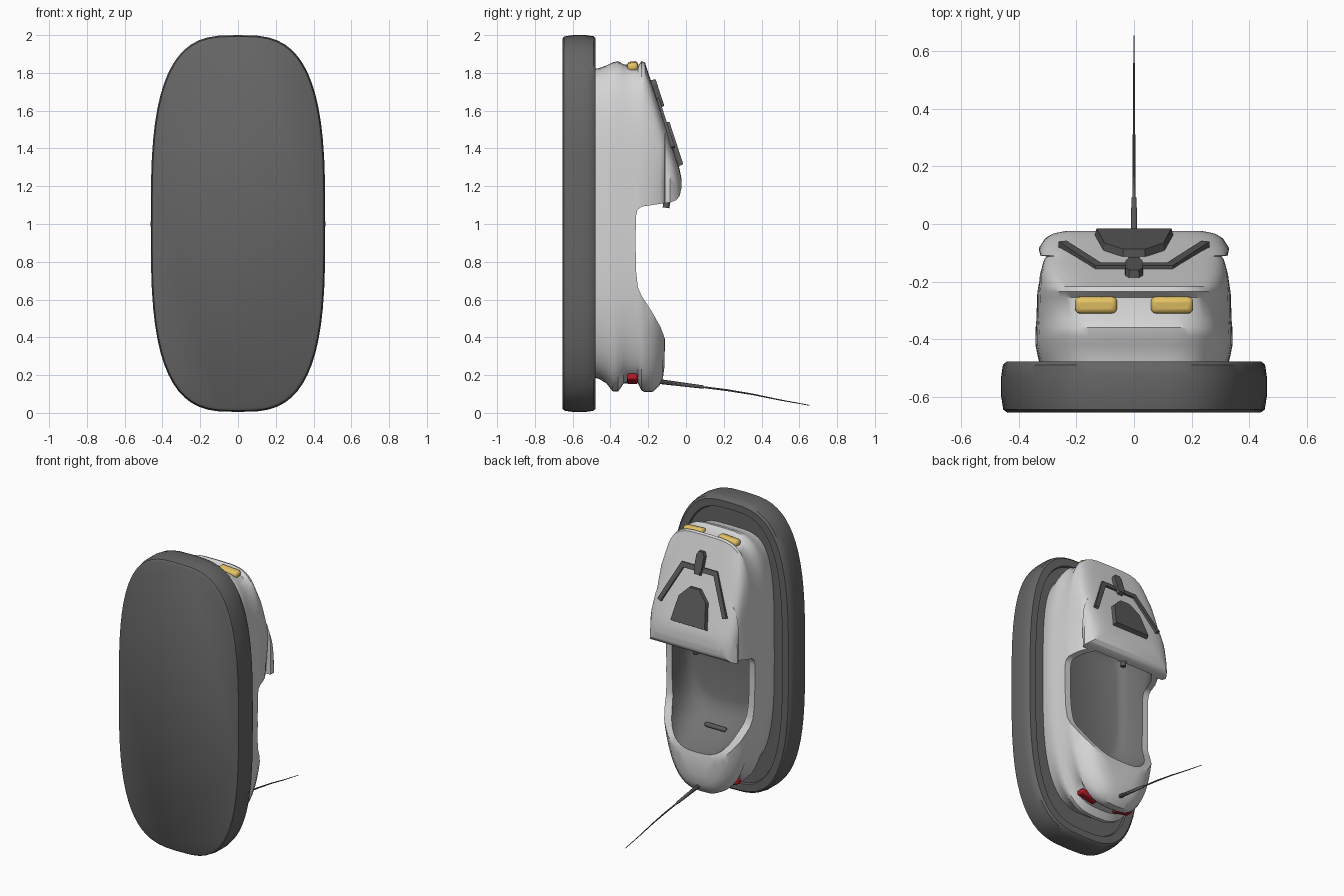
import bpy, bmesh, math
from mathutils import Vector

if "Cube" in bpy.data.objects:
    bpy.data.objects.remove(bpy.data.objects["Cube"])

def mat(name, r, g, b):
    m = bpy.data.materials.new(name)
    m.diffuse_color = (r, g, b, 1)
    m.use_nodes = True
    m.node_tree.nodes["Principled BSDF"].inputs["Base Color"].default_value = m.diffuse_color
    return m

WHITE = mat("body white", .66, .66, .66)
RUBBER = mat("bumper grey", .13, .13, .13)
INNER = mat("cockpit grey", .17, .17, .17)
TRIM = mat("trim dark grey", .1, .1, .1)
YELLOW = mat("headlight yellow", .78, .55, .13)
RED = mat("tail light red", .45, .01, .02)

def smooth(ob, angle=40):
    bpy.ops.object.select_all(action='DESELECT')
    ob.select_set(True)
    bpy.context.view_layer.objects.active = ob
    bpy.ops.object.shade_smooth_by_angle(angle=math.radians(angle))

def finish(name, bm, material):
    bmesh.ops.recalc_face_normals(bm, faces=bm.faces)
    me = bpy.data.meshes.new(name)
    bm.to_mesh(me)
    bm.free()
    me.materials.append(material)
    ob = bpy.data.objects.new(name, me)
    bpy.context.collection.objects.link(ob)
    return ob

def outline(y, z0, z1, hw_low, hw_high, n_low, n_high, c, count=64):
    """Superellipse in the xz plane with separate lower and upper halves."""
    pts = []
    for i in range(count):
        a = 2 * math.pi * i / count
        ca, sa = math.cos(a), math.sin(a)
        n = n_high if sa >= 0 else n_low
        sx = math.copysign(abs(ca) ** (2 / n), ca)
        sz = math.copysign(abs(sa) ** (2 / n), sa)
        hw = hw_low + (hw_high - hw_low) * (sz + 1) / 2
        pts.append((hw * sx, y, c + sz * ((z1 - c) if sa >= 0 else (c - z0))))
    return pts

def loft(name, rings, material):
    bm = bmesh.new()
    rows = [[bm.verts.new(p) for p in r] for r in rings]
    for a, b in zip(rows, rows[1:]):
        for i in range(len(a)):
            j = (i + 1) % len(a)
            bm.faces.new((a[i], a[j], b[j], b[i]))
    bm.faces.new(rows[0])
    bm.faces.new(rows[-1])
    return finish(name, bm, material)

# rubber bumper ring with a shallow inner step
bumper = loft("bumper", [outline(y, .005 + d, 2 - d, .462 - d, .462 - d, 3.1, 3.1, 1.0)
              for y, d in ((-.655, .02), (-.645, .007), (-.6, 0), (-.53, 0), (-.49, .006),
                           (-.479, .018), (-.479, .065), (-.492, .07))], RUBBER)
smooth(bumper)

# body shell: y, low z, high z, tail half width, nose half width
layers = [(-.50, .19, 1.82, .325, .325), (-.46, .18, 1.825, .335, .335), (-.42, .155, 1.84, .343, .343),
          (-.39, .115, 1.855, .343, .343), (-.36, .112, 1.862, .342, .342), (-.33, .155, 1.845, .338, .34),
          (-.255, .157, 1.838, .335, .34), (-.235, .118, 1.862, .33, .34), (-.217, .11, 1.855, .32, .34),
          (-.175, .112, 1.725, .295, .34), (-.14, .145, 1.62, .25, .34), (-.122, .185, 1.56, .22, .34),
          (-.113, .25, 1.535, .17, .338), (-.11, .7, 1.525, .3, .337), (-.085, .7, 1.45, .33, .333),
          (-.05, .7, 1.34, .31, .31), (-.034, .7, 1.29, .285, .285), (-.024, .7, 1.24, .25, .25)]
body = loft("body", [outline(y, a, b, t, h, 2.9, 4.2 if y < -.2 else 5.2, .98)
                     for y, a, b, t, h in layers], WHITE)

# side profile cut between the tail and the cowl
profile = [(.1, .38), (-.108, .38), (-.118, .41), (-.135, .455), (-.18, .535), (-.235, .62), (-.255, .665),
           (-.264, .75), (-.267, .9), (-.265, 1.04), (-.257, 1.075), (-.235, 1.092), (-.08, 1.115),
           (-.05, 1.127), (-.033, 1.15), (-.022, 1.2), (.1, 1.2)]
side_cut = loft("side_cutter", [[(x, y, z) for y, z in profile] for x in (-.6, .6)], WHITE)

# cockpit hollow reaching under the cowl
cav = [(-.44, .64, 1.38, .23, .23), (-.425, .59, 1.4, .26, .26), (-.39, .54, 1.4, .28, .28), (-.32, .49, 1.4, .29, .29),
       (-.24, .445, 1.38, .295, .295), (-.16, .415, 1.35, .285, .265), (-.1, .4, 1.3, .27, .21)]
cavity = loft("cockpit_cutter", [outline(y, a, b, t, h, 3.2, 6, .95) for y, a, b, t, h in cav], INNER)

for cutter in (side_cut, cavity):
    cutter.hide_render = True
    m = body.modifiers.new("cut", 'BOOLEAN')
    m.operation, m.solver, m.object = 'DIFFERENCE', 'EXACT', cutter
    m.material_mode = 'TRANSFER'
bpy.context.view_layer.update()
body.data = bpy.data.meshes.new_from_object(body.evaluated_get(bpy.context.evaluated_depsgraph_get()))
body.modifiers.clear()
for cutter in (side_cut, cavity):
    bpy.data.objects.remove(cutter)
smooth(body)

# plates lying on the sloping cowl: points are (x, z)
def cowl_plate(name, pts, height, sink=.02, top_scale=1.0):
    normal = Vector((0, 1, .325)).normalized()
    base = [Vector((x, -.03 - .325 * (z - 1.28), z)) for x, z in pts]
    mid = sum(base, Vector()) / len(base)
    return loft(name, [[p - normal * sink for p in base],
                       [mid + (p - mid) * top_scale + normal * height for p in base]], TRIM)

cowl_plate("cowl_scoop", [(-.14, 1.3), (.14, 1.3), (.11, 1.47), (.04, 1.54), (-.04, 1.54), (-.11, 1.47)], .026, .02, .93)
cowl_plate("cowl_knob", [(-.02, 1.61), (.02, 1.61), (.032, 1.65), (.032, 1.74), (.018, 1.765),
                         (-.018, 1.765), (-.032, 1.74), (-.032, 1.65)], .026, .02, .9)
for s, side in ((-1, "left"), (1, "right")):
    cowl_plate("cowl_strip_" + side, [(s * x, z) for x, z in (
        (0, 1.635), (.115, 1.635), (.235, 1.4), (.262, 1.41), (.135, 1.667), (0, 1.667))], .012)

# rounded blocks for lamps and seat slot
def block(name, loc, size, material, bevel, rot=(0, 0, 0)):
    bpy.ops.mesh.primitive_cube_add(size=1, location=loc, rotation=rot)
    ob = bpy.context.object
    ob.name = name
    ob.scale = size
    bpy.ops.object.transform_apply(location=False, rotation=False, scale=True)
    ob.data.materials.append(material)
    b = ob.modifiers.new("round", 'BEVEL')
    b.width, b.segments = bevel, 3
    smooth(ob)

for s, side in ((-1, "left"), (1, "right")):
    block("headlight_" + side, (s * .132, -.282, 1.835), (.147, .058, .045), YELLOW, .018, (.12, s * .06, 0))
    block("tail_light_" + side, (s * .14, -.284, .18), (.13, .058, .035), RED, .012, (0, -s * .2, 0))
block("seat_slot", (0, -.325, .497), (.16, .035, .03), TRIM, .012, (.6, 0, 0))

# steering column stub under the cowl
bpy.ops.mesh.primitive_cylinder_add(vertices=16, radius=.018, depth=.12, location=(0, -.097, 1.145), rotation=(-.15, 0, 0))
bpy.context.object.name = "steering_stub"
bpy.context.object.data.materials.append(TRIM)
smooth(bpy.context.object)

# tapered antenna at the tail
path = [(-.14, .166, .013), (.09, .137, .009), (.095, .136, .005), (.22, .12, .005),
        (.36, .097, .004), (.5, .068, .003), (.655, .04, .002)]
loft("antenna", [[(r * math.cos(a * math.pi / 4), y, z + r * math.sin(a * math.pi / 4)) for a in range(8)]
                 for y, z, r in path], TRIM)
smooth(bpy.data.objects["antenna"])
